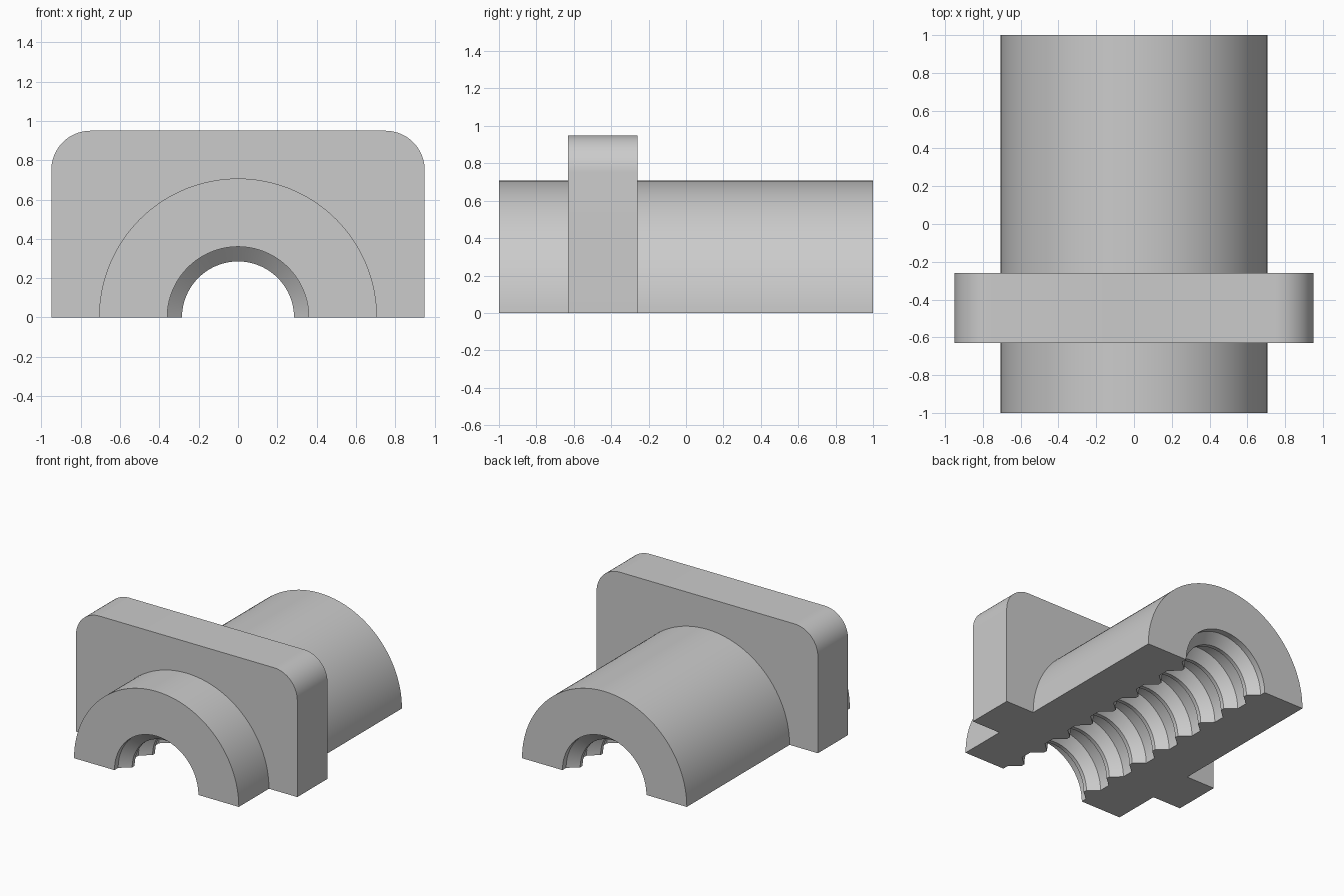
import bpy, bmesh
from math import sin, cos, pi, radians

if "Cube" in bpy.data.objects:
    bpy.data.objects.remove(bpy.data.objects["Cube"])

OUTER, ROOT, CREST = 0.707, 0.36, 0.285
STEPS = 64          # segments round the half circle
RIDGES = 8          # ridges along the bore
PITCH = 2 / RIDGES

steel = bpy.data.materials.new("plain grey")
steel.use_nodes = True
grey = (0.6, 0.6, 0.6, 1)
steel.diffuse_color = grey
steel.node_tree.nodes["Principled BSDF"].inputs["Base Color"].default_value = grey


def finish(bm, name):
    bmesh.ops.recalc_face_normals(bm, faces=bm.faces)
    mesh = bpy.data.meshes.new(name)
    bm.to_mesh(mesh)
    bm.free()
    mesh.materials.append(steel)
    obj = bpy.data.objects.new(name, mesh)
    bpy.context.collection.objects.link(obj)
    bpy.ops.object.select_all(action='DESELECT')
    obj.select_set(True)
    bpy.context.view_layer.objects.active = obj
    bpy.ops.object.shade_smooth_by_angle(angle=radians(25))
    return obj


def arc(cx, cz, r, start, end, steps):
    angles = [start + (end - start) * i / steps for i in range(steps + 1)]
    return [(cx + r * cos(a), cz + r * sin(a)) for a in angles]


# Half barrel: a ridged section swept half a turn about the y axis
section = [(-1, ROOT)]
for i in range(RIDGES):
    middle = -1 + (i + 0.5) * PITCH
    section += [(middle - 0.08, ROOT), (middle - 0.015, CREST),
                (middle + 0.015, CREST), (middle + 0.08, ROOT)]
section += [(1, ROOT), (1, OUTER), (-1, OUTER)]

bm = bmesh.new()
rings = []
for s in range(STEPS + 1):
    a = pi * s / STEPS
    rings.append([bm.verts.new((r * cos(a), y, r * sin(a))) for y, r in section])
count = len(section)
for first, second in zip(rings, rings[1:]):
    for i in range(count):
        j = (i + 1) % count
        bm.faces.new((first[i], first[j], second[j], second[i]))
bm.faces.new(rings[0])
bm.faces.new(rings[-1])
finish(bm, "threaded_half_barrel")

# Flange: rounded plate with a half-round opening that fits the barrel
HALF, TOP, CORNER = 0.95, 0.95, 0.2
FRONT, BACK = -0.63, -0.26
outline = [(HALF, 0)]
outline += arc(HALF - CORNER, TOP - CORNER, CORNER, 0, pi / 2, 16)
outline += arc(CORNER - HALF, TOP - CORNER, CORNER, pi / 2, pi, 16)
outline += [(-HALF, 0)]
outline += arc(0, 0, OUTER, pi, 0, STEPS)

bm = bmesh.new()
plate = bm.faces.new([bm.verts.new((x, FRONT, z)) for x, z in outline])
extruded = bmesh.ops.extrude_face_region(bm, geom=[plate], use_keep_orig=True)
moved = [v for v in extruded["geom"] if isinstance(v, bmesh.types.BMVert)]
bmesh.ops.translate(bm, verts=moved, vec=(0, BACK - FRONT, 0))
finish(bm, "mounting_flange")
